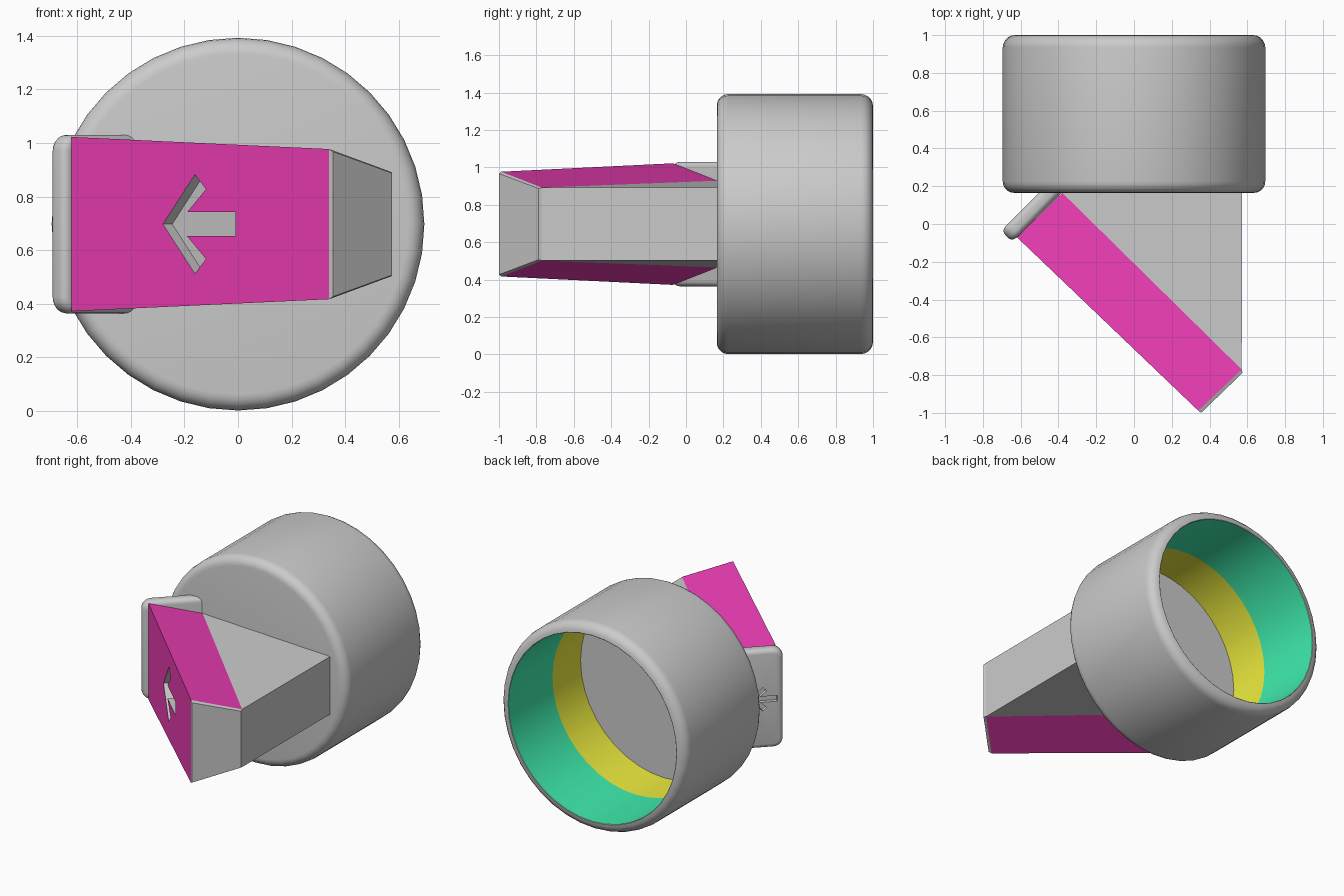
import bpy, bmesh, math
from mathutils import Vector

if "Cube" in bpy.data.objects:
    bpy.data.objects.remove(bpy.data.objects["Cube"])

ZC = 0.697  # height of the mirror plane


def colour(name, rgb):
    m = bpy.data.materials.new(name)
    m.diffuse_color = (*rgb, 1)
    m.use_nodes = True
    m.node_tree.nodes["Principled BSDF"].inputs["Base Color"].default_value = m.diffuse_color
    return m


MAGENTA = colour("magenta", (0.88, 0.05, 0.48))
GREEN = colour("green", (0.05, 0.85, 0.42))
YELLOW = colour("yellow", (0.86, 0.85, 0.05))


def add(name, verts, faces, mats=(), idx=None):
    me = bpy.data.meshes.new(name)
    me.from_pydata([tuple(v) for v in verts], [], faces)
    for m in mats:
        me.materials.append(m)
    for i, p in enumerate(me.polygons):
        p.material_index = idx[i] if idx else 0
    bm = bmesh.new()
    bm.from_mesh(me)
    bmesh.ops.recalc_face_normals(bm, faces=bm.faces)
    bm.to_mesh(me)
    bm.free()
    ob = bpy.data.objects.new(name, me)
    bpy.context.collection.objects.link(ob)
    return ob


def activate(ob):
    bpy.ops.object.select_all(action='DESELECT')
    ob.select_set(True)
    bpy.context.view_layer.objects.active = ob


def prism(name, loop, offset):
    """Extrude a closed 3D loop along an offset vector."""
    n = len(loop)
    verts = list(loop) + [p + offset for p in loop]
    faces = [list(range(n)), list(range(2 * n - 1, n - 1, -1))]
    faces += [[i, (i + 1) % n, n + (i + 1) % n, n + i] for i in range(n)]
    return add(name, verts, faces)


def engrave(ob, tip, along, normal, scale, depth):
    """Cut an arrow-shaped recess; 'along' runs from the tip to the tail."""
    half = [(0, 0), (.165, .185), (.222, .13), (.125, .045), (.375, .045)]
    pts = half + [(a, -b) for a, b in reversed(half[1:])]
    loop = [tip + along * a * scale + Vector((0, 0, b * scale)) - normal * depth for a, b in pts]
    cutter = prism("arrow_cutter", loop, normal * (depth + .05))
    cutter.hide_render = True
    mod = ob.modifiers.new("arrow", 'BOOLEAN')
    mod.operation, mod.solver, mod.object = 'DIFFERENCE', 'EXACT', cutter
    activate(ob)
    bpy.ops.object.modifier_apply(modifier=mod.name)
    bpy.data.objects.remove(cutter)


# Cup: lathed around the y axis, open at the back
R, BORE, Y0, Y1, N = .695, .627, .165, 1.0, 40


def arc(cr, cy, rad, a0, a1, n=5):
    return [(cr + rad * math.cos(math.radians(a0 + (a1 - a0) * i / n)),
             cy + rad * math.sin(math.radians(a0 + (a1 - a0) * i / n))) for i in range(n + 1)]


profile = arc(R - .06, Y0 + .06, .06, -90, 0) + arc(R - .065, Y1 - .065, .065, 0, 90)
profile += [(BORE, Y1 - .002), (BORE, .53), (BORE, .23)]
verts, faces, idx = [], [], []
for r, y in profile:
    for k in range(N):
        a = 2 * math.pi * k / N
        verts.append((r * math.sin(a), y, ZC + r * math.cos(a)))
P = len(profile)
for j in range(P - 1):
    for k in range(N):
        q = (k + 1) % N
        faces.append([j * N + k, j * N + q, (j + 1) * N + q, (j + 1) * N + k])
        idx.append({P - 3: 1, P - 2: 2}.get(j, 0))
faces += [list(range(N)), list(range((P - 1) * N, P * N))]
idx += [0, 0]
cup = add("cup", verts, faces, [None, GREEN, YELLOW], idx)
activate(cup)
bpy.ops.object.shade_smooth_by_angle(angle=math.radians(35))

# Angled bar: (front x, y, half height), (rear x, y, half height) per section
sections = [((-.62, -.07, .325), (-.38, .165, .232)),
            ((.34, -.988, .28), (.57, -.77, .195)),
            ((.355, -1.0, .27), (.575, -.788, .19))]
verts = []
for (fx, fy, fh), (rx, ry, rh) in sections:
    verts += [(fx, fy, ZC - fh), (fx, fy, ZC + fh), (rx, ry, ZC + rh), (rx, ry, ZC - rh)]
faces, idx = [[0, 1, 2, 3], [8, 9, 10, 11]], [0, 0]
for s in range(2):
    for k in range(4):
        q = (k + 1) % 4
        faces.append([4 * s + k, 4 * s + q, 4 * s + 4 + q, 4 * s + 4 + k])
        idx.append(1 if s == 0 and k != 2 else 0)
bar = add("angled_bar", verts, faces, [None, MAGENTA], idx)
along = Vector((.96, -.918, 0)).normalized()
front = Vector((along.y, -along.x, 0))
engrave(bar, Vector((-.28, -.07 - .34 * .956, ZC)), along, front, 1, .05)

# Wedge filling the corner between bar and cup
tri = [(-.38, .165, .232), (.57, -.77, .195), (.573, .2, .195), (-.38, .2, .232)]
verts = [(x, y, ZC + s * h) for s in (1, -1) for x, y, h in tri]
add("support_wedge", verts, [[0, 1, 2], [0, 2, 3], [4, 6, 5], [4, 7, 6]] +
    [[i, (i + 1) % 4, 4 + (i + 1) % 4, 4 + i] for i in range(4)])

# Rounded end plate at the open end of the bar
u = Vector((1, 1, 0)).normalized()
w = Vector((-1, 1, 0)).normalized()
base = Vector((-.62, -.07, ZC))
H, U0, C, T = .333, -.035, .06, .083
left = arc(U0 + C, H - C, C, 90, 180)
outline = left + [(a, -b) for a, b in reversed(left)] + [(.5, -H), (.5, H)]
plate = prism("end_plate", [base + u * a + Vector((0, 0, b)) for a, b in outline], w * T)
bev = plate.modifiers.new("round", 'BEVEL')
bev.width, bev.segments, bev.limit_method, bev.angle_limit = .03, 4, 'ANGLE', math.radians(50)
activate(plate)
bpy.ops.object.modifier_apply(modifier=bev.name)
bm = bmesh.new()
bm.from_mesh(plate.data)
bmesh.ops.bisect_plane(bm, geom=bm.verts[:] + bm.edges[:] + bm.faces[:],
                       plane_co=(0, .2, 0), plane_no=(0, 1, 0), clear_outer=True)
bmesh.ops.holes_fill(bm, edges=[e for e in bm.edges if e.is_boundary])
bm.to_mesh(plate.data)
bm.free()
engrave(plate, base + w * T + u * .165, -u, w, .43, .025)
activate(plate)
bpy.ops.object.shade_smooth_by_angle(angle=math.radians(35))
